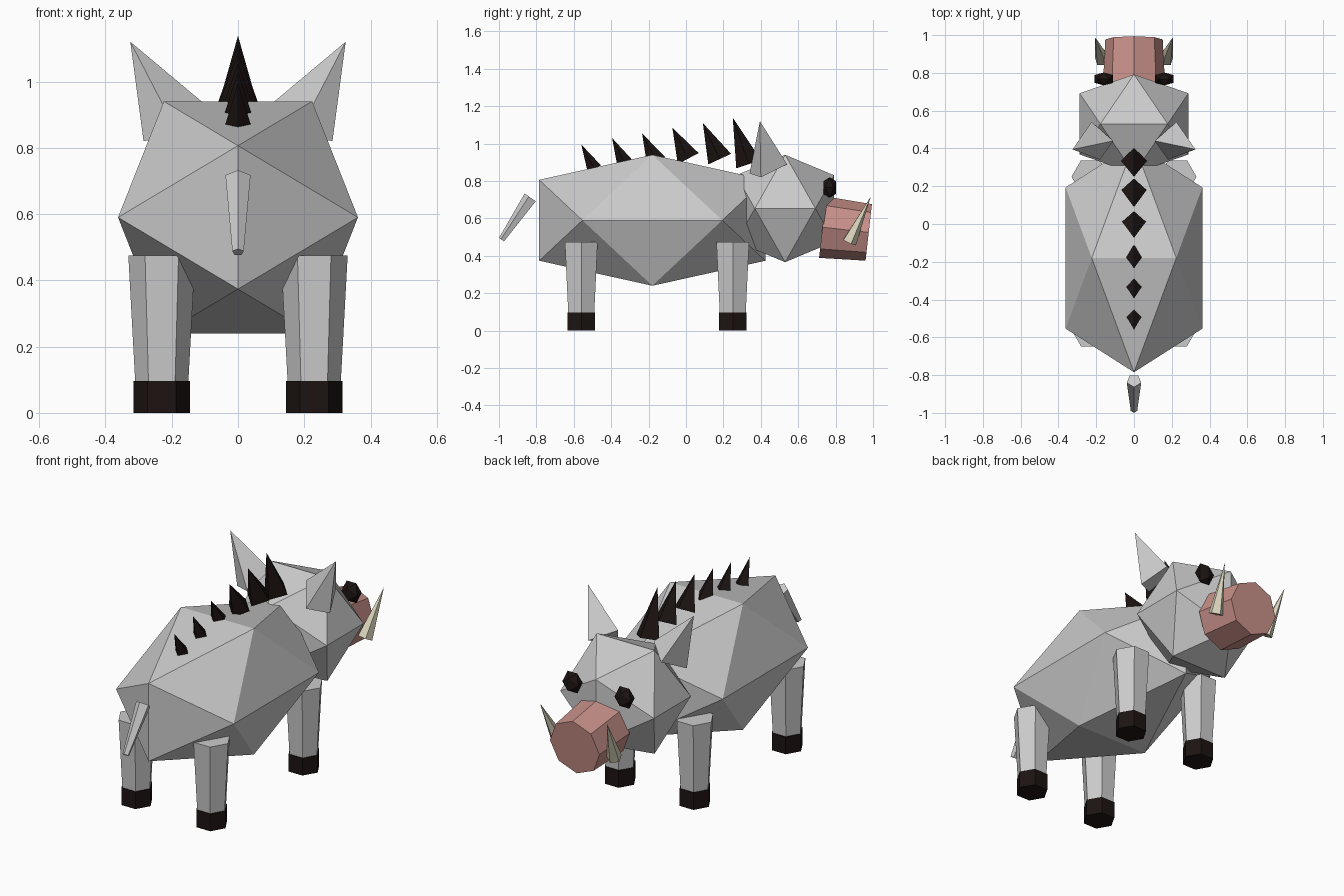
import bpy, bmesh, math
from mathutils import Vector, Matrix

if "Cube" in bpy.data.objects:
    bpy.data.objects.remove(bpy.data.objects["Cube"])


def material(name, rgb):
    m = bpy.data.materials.new(name)
    m.diffuse_color = (*rgb, 1)
    m.use_nodes = True
    m.node_tree.nodes["Principled BSDF"].inputs["Base Color"].default_value = m.diffuse_color
    return m


DARK = material("dark", (0.012, 0.007, 0.006))
PINK = material("pink", (0.58, 0.28, 0.25))
IVORY = material("ivory", (0.72, 0.68, 0.52))


def finish(bm, name, mat=None):
    bmesh.ops.recalc_face_normals(bm, faces=bm.faces)
    mesh = bpy.data.meshes.new(name)
    bm.to_mesh(mesh)
    bm.free()
    if mat:
        mesh.materials.append(mat)
    ob = bpy.data.objects.new(name, mesh)
    bpy.context.collection.objects.link(ob)
    return ob


def hull(name, points, mat=None):
    bm = bmesh.new()
    for p in points:
        bm.verts.new(p)
    bmesh.ops.convex_hull(bm, input=bm.verts)
    return finish(bm, name, mat)


def icosahedron(name, centre, half, mat=None):
    # three crossed golden rectangles, stretched to the given half extents
    k = (math.sqrt(5) - 1) / 2
    pts = []
    for a in (-1, 1):
        for b in (-1, 1):
            pts += [(a * k, 0, b), (0, a, b * k), (a, b * k, 0)]
    return hull(name, [Vector(centre) + Vector([u * h for u, h in zip(p, half)])
                       for p in pts], mat)


def cone(name, base, tip, r1, r2, sides, roll=0, mat=None):
    base, tip = Vector(base), Vector(tip)
    d = tip - base
    rot = Vector((0, 0, 1)).rotation_difference(d).to_matrix().to_4x4()
    bm = bmesh.new()
    bmesh.ops.create_cone(bm, cap_ends=True, segments=sides, radius1=r1, radius2=r2,
                          depth=d.length,
                          matrix=Matrix.Translation((base + tip) / 2) @ rot
                          @ Matrix.Rotation(roll, 4, 'Z'))
    bmesh.ops.remove_doubles(bm, verts=bm.verts, dist=1e-5)
    return finish(bm, name, mat)


# torso and head
icosahedron("body", (0, -0.18, 0.59), (0.362, 0.605, 0.35))
icosahedron("head", (0, 0.53, 0.653), (0.288, 0.262, 0.287))

# snout
cone("snout", (0, 0.73, 0.553), (0, 0.977, 0.525), 0.165, 0.152, 8, mat=PINK)

# tail
cone("tail", (0, -0.83, 0.71), (0, -0.985, 0.485), 0.04, 0.018, 5)

# paired parts
for s, side in ((-1, "left"), (1, "right")):
    for y, end in ((0.25, "head_end"), (-0.56, "tail_end")):
        x = 0.23 * s
        cone(f"{end}_leg_{side}", (x, y, 0.09), (x, y, 0.475), 0.08, 0.101, 6, math.pi / 6)
        cone(f"{end}_hoof_{side}", (x, y, 0), (x, y, 0.096), 0.085, 0.085, 6, math.pi / 6, DARK)
    icosahedron(f"eye_{side}", (0.16 * s, 0.768, 0.765), (0.048, 0.034, 0.055), DARK)
    cone(f"tusk_{side}", (0.17 * s, 0.872, 0.473), (0.205 * s, 0.988, 0.717),
         0.04, 0, 5, mat=IVORY)
    ear = [(0.325, 0.395, 1.12), (0.225, 0.54, 0.89), (0.285, 0.40, 0.82),
           (0.11, 0.44, 0.94), (0.18, 0.34, 0.84)]
    hull(f"ear_{side}", [(x * s, y, z) for x, y, z in ear])

# back bristles: base y, base z, tip y, tip z, radius
bristles = [(-0.49, 0.865, -0.56, 0.995, 0.04), (-0.325, 0.89, -0.395, 1.03, 0.045),
            (-0.16, 0.905, -0.235, 1.055, 0.053), (0.012, 0.92, -0.073, 1.085, 0.063),
            (0.18, 0.917, 0.09, 1.11, 0.067), (0.335, 0.89, 0.25, 1.138, 0.07)]
for i, (y, z, ty, tz, r) in enumerate(bristles):
    cone(f"bristle_{i + 1}", (0, y, z), (0, ty, tz), r, 0, 4, mat=DARK)
